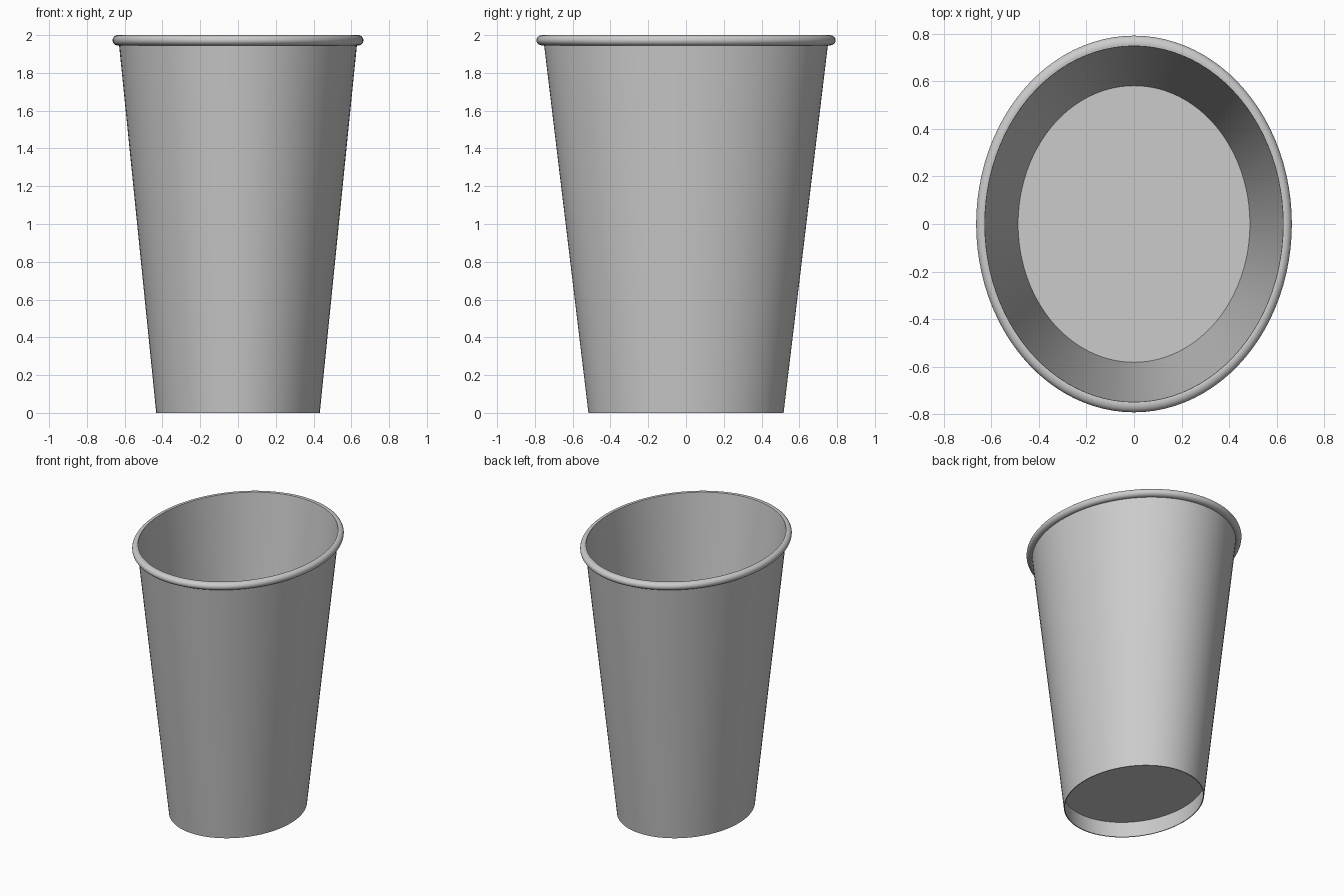
import bpy
import bmesh
from math import cos, sin, radians, pi

SEGMENTS = 96
OVAL = 1.193          # depth of the oval relative to its width
BOTTOM_R, SLOPE, WALL = 0.433, 0.101, 0.006
TOP_Z = 1.997

if "Cube" in bpy.data.objects:
    bpy.data.objects.remove(bpy.data.objects["Cube"])

grey = bpy.data.materials.new("light_grey")
grey.use_nodes = True
colour = (0.6, 0.6, 0.6, 1)
grey.diffuse_color = colour
grey.node_tree.nodes["Principled BSDF"].inputs["Base Color"].default_value = colour


def outer(z):
    """Outside radius of the tapered wall at a height."""
    return BOTTOM_R + SLOPE * z


def lathe(name, profile, closed=False):
    """Turn a (radius, height) profile into an oval part."""
    bm = bmesh.new()
    verts = [bm.verts.new((r, 0, z)) for r, z in profile]
    edges = [bm.edges.new(pair) for pair in zip(verts, verts[1:])]
    if closed:
        edges.append(bm.edges.new((verts[-1], verts[0])))
    bmesh.ops.spin(bm, geom=verts + edges, cent=(0, 0, 0), axis=(0, 0, 1),
                   angle=2 * pi, steps=SEGMENTS, use_merge=True)
    bmesh.ops.remove_doubles(bm, verts=bm.verts, dist=0.00001)
    bmesh.ops.scale(bm, vec=(1, OVAL, 1), verts=bm.verts)
    bmesh.ops.recalc_face_normals(bm, faces=bm.faces)
    mesh = bpy.data.meshes.new(name)
    bm.to_mesh(mesh)
    bm.free()
    mesh.materials.append(grey)
    part = bpy.data.objects.new(name, mesh)
    bpy.context.collection.objects.link(part)
    bpy.ops.object.select_all(action='DESELECT')
    part.select_set(True)
    bpy.context.view_layer.objects.active = part
    bpy.ops.object.shade_smooth_by_angle(angle=radians(35))
    return part


# Thin tapered wall, open at both ends
lathe("cup_wall", [(outer(0), 0), (outer(TOP_Z), TOP_Z),
                   (outer(TOP_Z) - WALL, TOP_Z), (outer(0) - WALL, 0)], closed=True)

# Rolled lip, curling from the inside edge over and back under to the wall
LIP_R, LIP_X = 0.0275, 0.6365
angles = [radians(109 - 214 * i / 16) for i in range(17)]
lathe("rolled_rim", [(LIP_X + LIP_R * cos(a), 2 - LIP_R + LIP_R * sin(a))
                     for a in angles])

# Raised floor inside, and the recessed base underneath
FLOOR_Z, BASE_Z = 0.6, 0.12
lathe("floor_block", [(0, FLOOR_Z), (outer(FLOOR_Z) - WALL * 0.9, FLOOR_Z),
                      (outer(BASE_Z) - WALL * 0.9, BASE_Z), (0, BASE_Z)])
